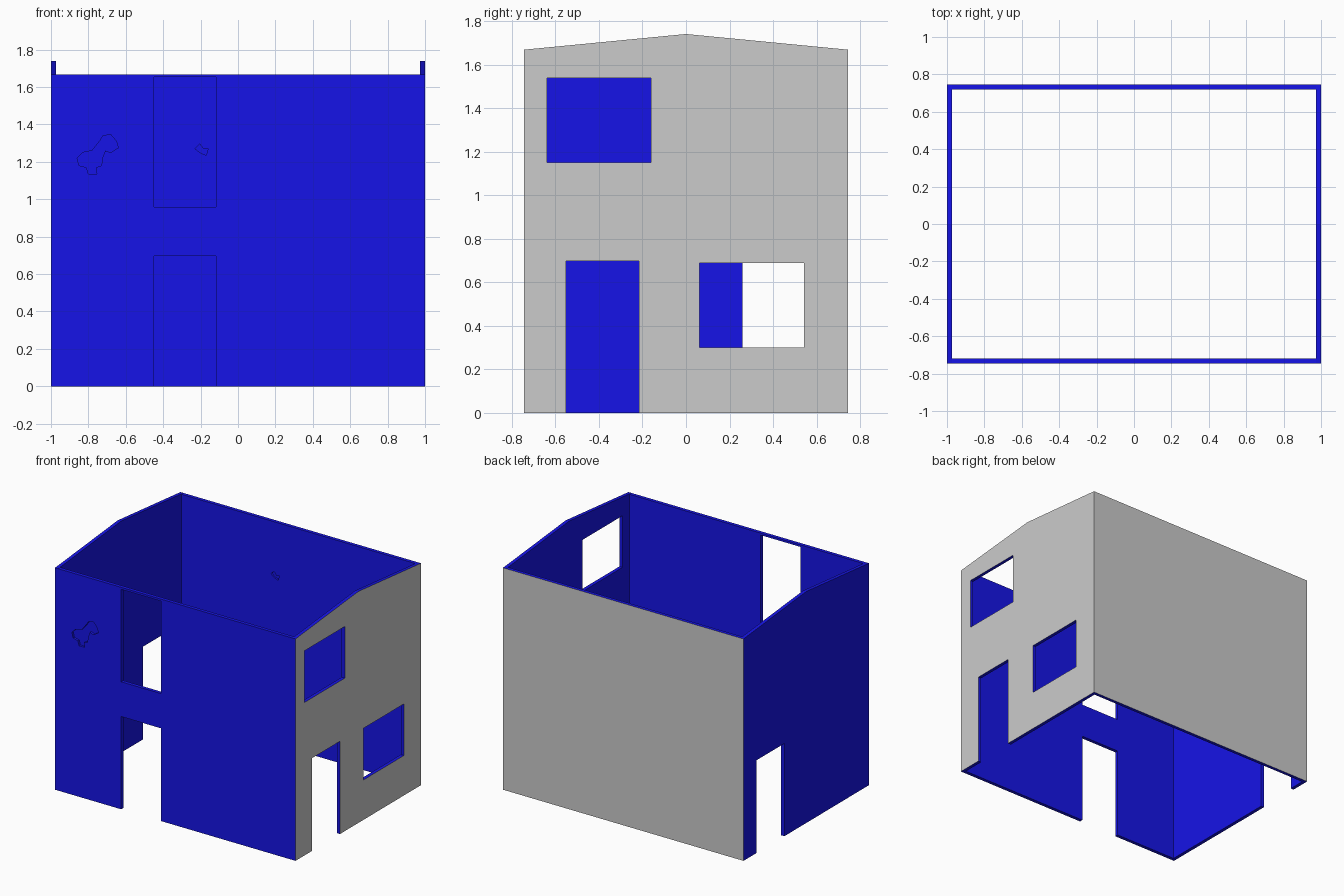
import bpy, bmesh

if "Cube" in bpy.data.objects:
    bpy.data.objects.remove(bpy.data.objects["Cube"])

X, Y, T = 1.0, 0.745, 0.026      # half width, half depth, wall thickness
EAVE, RIDGE = 1.668, 1.74

blue = bpy.data.materials.new("blue_paint")
blue.diffuse_color = (0.008, 0.007, 0.8, 1)
blue.use_nodes = True
blue.node_tree.nodes["Principled BSDF"].inputs["Base Color"].default_value = blue.diffuse_color


def prism(name, pts, axis, lo, hi):
    """Extrude a (side, height) profile along x or y from lo to hi."""
    place = (lambda a, b, d: (d, a, b)) if axis == 'x' else (lambda a, b, d: (a, d, b))
    bm = bmesh.new()
    near = [bm.verts.new(place(a, b, lo)) for a, b in pts]
    far = [bm.verts.new(place(a, b, hi)) for a, b in pts]
    bm.faces.new(near)
    bm.faces.new(far)
    n = len(pts)
    for i in range(n):
        j = (i + 1) % n
        bm.faces.new((near[i], near[j], far[j], far[i]))
    bmesh.ops.recalc_face_normals(bm, faces=bm.faces)
    mesh = bpy.data.meshes.new(name)
    bm.to_mesh(mesh)
    bm.free()
    obj = bpy.data.objects.new(name, mesh)
    bpy.context.collection.objects.link(obj)
    return obj


def rect(a0, a1, b0, b1):
    return [(a0, b0), (a1, b0), (a1, b1), (a0, b1)]


def wall(name, pts, axis, lo, hi, cuts=()):
    """Wall slab, blue except the bare right and back outsides, with cut openings."""
    obj = prism(name, pts, axis, lo, hi)
    obj.data.materials.append(blue)
    obj.data.materials.append(None)
    for p in obj.data.polygons:
        if (p.normal.x > 0.9 and p.center.x > X - 0.001) or \
           (p.normal.y > 0.9 and p.center.y > Y - 0.001):
            p.material_index = 1
    bpy.context.view_layer.objects.active = obj
    for shape, c_lo, c_hi in cuts:
        cutter = prism("cutter", shape, axis, c_lo, c_hi)
        cutter.hide_render = True
        cutter.data.materials.append(blue)
        mod = obj.modifiers.new("opening", 'BOOLEAN')
        mod.operation = 'DIFFERENCE'
        mod.solver = 'EXACT'
        mod.object = cutter
        bpy.ops.object.modifier_apply(modifier=mod.name)
        bpy.data.objects.remove(cutter)
    return obj


gable = [(-Y, 0), (Y, 0), (Y, EAVE), (0, RIDGE), (-Y, EAVE)]
long_side = rect(-X + T, X - T, 0, EAVE)

# Ragged damage dents
big_dent = [(-.86, 1.22), (-.83, 1.25), (-.78, 1.26), (-.74, 1.31), (-.72, 1.34),
            (-.68, 1.345), (-.65, 1.31), (-.64, 1.275), (-.68, 1.25), (-.71, 1.26),
            (-.725, 1.22), (-.73, 1.18), (-.76, 1.17), (-.755, 1.135), (-.80, 1.135),
            (-.81, 1.17), (-.85, 1.18)]
small_dent = [(-.23, 1.27), (-.205, 1.295), (-.185, 1.27), (-.16, 1.27),
              (-.17, 1.235), (-.205, 1.25)]

# Front wall: doorway, tall upper opening, dent
wall("front_wall", long_side, 'y', -Y, -Y + T, [
    (rect(-.45, -.118, -.1, .697), -1, 0),
    (rect(-.45, -.118, .958, 1.653), -1, 0),
    (big_dent, -1, -Y + 0.016)])

# Back wall: solid, with a dent on the inside
wall("back_wall", long_side, 'y', Y - T, Y, [(small_dent, 0, Y - T + 0.012)])

# Right gable wall: doorway and two windows
wall("right_wall", gable, 'x', X - T, X, [
    (rect(-.55, -.217, -.1, .697), 0, 2),
    (rect(.063, .542, .3, .688), 0, 2),
    (rect(-.638, -.16, 1.15, 1.538), 0, 2)])

# Left gable wall: doorway near the back
wall("left_wall", gable, 'x', -X, -X + T, [(rect(.26, .593, -.1, .697), -2, 0)])
